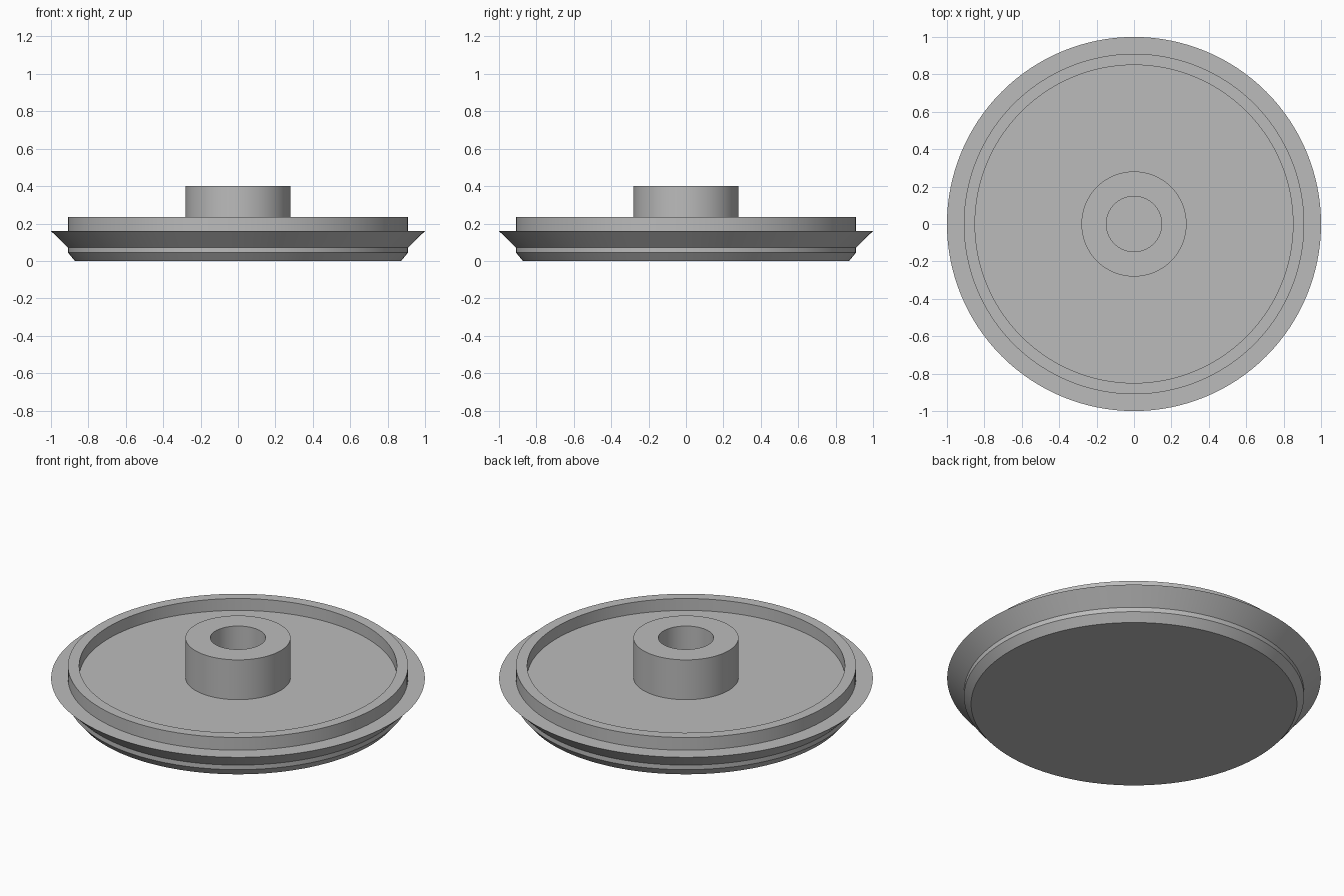
import bpy
import bmesh
import math
from mathutils import Matrix

default = bpy.data.objects.get("Cube")
if default:
    bpy.data.objects.remove(default, do_unlink=True)

grey = bpy.data.materials.new("plain grey")
grey.use_nodes = True
colour = (0.5, 0.5, 0.5, 1)
grey.diffuse_color = colour
grey.node_tree.nodes["Principled BSDF"].inputs["Base Color"].default_value = colour


def lathe(name, profile, steps=128):
    """Revolve (radius, height) points about z; end points sit on the axis."""
    bm = bmesh.new()
    verts = [bm.verts.new((r, 0, z)) for r, z in profile]
    edges = [bm.edges.new(pair) for pair in zip(verts, verts[1:])]
    bmesh.ops.spin(bm, geom=verts + edges, cent=(0, 0, 0), axis=(0, 0, 1),
                   angle=math.tau, steps=steps, use_duplicate=False)
    bmesh.ops.remove_doubles(bm, verts=bm.verts, dist=0.0001)
    bmesh.ops.recalc_face_normals(bm, faces=bm.faces)
    mesh = bpy.data.meshes.new(name)
    bm.to_mesh(mesh)
    bm.free()
    mesh.materials.append(grey)
    obj = bpy.data.objects.new(name, mesh)
    bpy.context.collection.objects.link(obj)
    bpy.ops.object.select_all(action="DESELECT")
    obj.select_set(True)
    bpy.context.view_layer.objects.active = obj
    bpy.ops.object.shade_smooth_by_angle(angle=math.radians(30))
    return obj


FLOOR = 0.165
BOSS_TOP = 0.4

# One turned solid: chamfered base, flared flange, raised rim, floor, bored hub
lathe("flanged_disc_with_hub", [
    (0, 0), (0.872, 0),                                  # underside
    (0.91, 0.045), (0.91, 0.072),                        # chamfer and band
    (1.0, 0.16), (0.91, 0.16),                           # flared flange
    (0.91, 0.235), (0.85, 0.235), (0.85, FLOOR),         # raised rim
    (0.281, FLOOR), (0.281, BOSS_TOP),                   # hub wall
    (0.148, BOSS_TOP), (0.148, FLOOR), (0, FLOOR),       # blind bore
])
